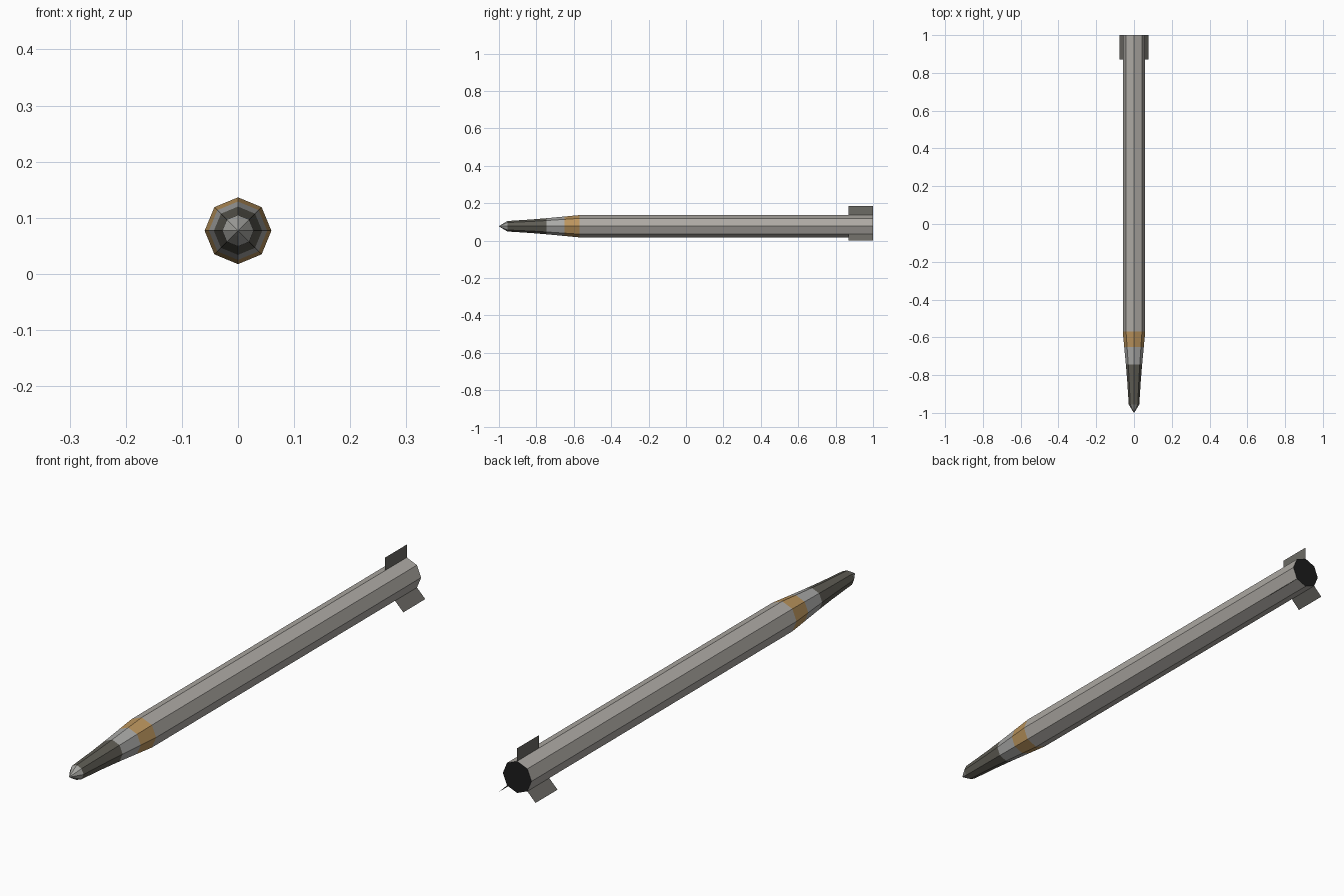
import bpy, bmesh, math

if "Cube" in bpy.data.objects:
    bpy.data.objects.remove(bpy.data.objects["Cube"])

CZ = 0.077   # height of the long axis
N = 8        # sides of the tube


def mat(name, rgb):
    m = bpy.data.materials.new(name)
    m.diffuse_color = (*rgb, 1)
    m.use_nodes = True
    m.node_tree.nodes["Principled BSDF"].inputs["Base Color"].default_value = m.diffuse_color
    return m


body_grey = mat("body grey", (0.42, 0.40, 0.37))
nose_grey = mat("nose grey", (0.40, 0.40, 0.39))
band_tan = mat("band tan", (0.50, 0.30, 0.11))
dark_grey = mat("dark olive grey", (0.115, 0.11, 0.09))
tip_grey = mat("tip grey", (0.36, 0.36, 0.34))
black = mat("exhaust black", (0.012, 0.012, 0.012))
fin_grey = mat("fin grey", (0.15, 0.145, 0.13))


def finish(name, bm, mats):
    me = bpy.data.meshes.new(name)
    bm.to_mesh(me)
    bm.free()
    for m in mats:
        me.materials.append(m)
    ob = bpy.data.objects.new(name, me)
    bpy.context.collection.objects.link(ob)
    return ob


def loft(name, profile, mats, cap_back=None):
    """Octagonal rings along y; profile = (y, radius, material index to next ring)."""
    bm = bmesh.new()
    rings = []
    for y, r, _ in profile:
        if r == 0:
            rings.append([bm.verts.new((0, y, CZ))] * N)
        else:
            rings.append([bm.verts.new((r * math.cos(2 * math.pi * i / N), y,
                                        CZ + r * math.sin(2 * math.pi * i / N)))
                          for i in range(N)])
    for k in range(len(rings) - 1):
        a, b = rings[k], rings[k + 1]
        for i in range(N):
            j = (i + 1) % N
            vs = list(dict.fromkeys((a[i], a[j], b[j], b[i])))
            bm.faces.new(vs).material_index = profile[k][2]
    if cap_back is not None:
        bm.faces.new(rings[-1]).material_index = cap_back
    bmesh.ops.recalc_face_normals(bm, faces=bm.faces)
    # make sure the shell points outward
    for f in bm.faces:
        c = f.calc_center_median()
        if abs(f.normal.y) < 0.9 and f.normal.x * c.x + f.normal.z * (c.z - CZ) < 0:
            f.normal_flip()
        elif f.normal.y < -0.9 and c.y > 0.9:
            f.normal_flip()
    return finish(name, bm, mats)


# Main tube with black exhaust end
loft("body_tube", [(-0.57, 0.0595, 0), (1.0, 0.0595, 0)], [body_grey, black], cap_back=1)

# Tapered nose: tip, dark seeker section, grey section, tan band
loft("nose_cone",
     [(-1.0, 0, 0), (-0.985, 0.010, 0), (-0.955, 0.028, 1), (-0.83, 0.036, 1),
      (-0.745, 0.043, 2), (-0.65, 0.052, 3), (-0.57, 0.0595, 3)],
     [tip_grey, dark_grey, nose_grey, band_tan])

# Three flat tail fins: one upright, two angled down
for name, deg in (("top_fin", 90), ("lower_right_fin", -45), ("lower_left_fin", -135)):
    bm = bmesh.new()
    c, s = math.cos(math.radians(deg)), math.sin(math.radians(deg))
    bm.faces.new([bm.verts.new((r * c, y, CZ + r * s))
                  for r, y in ((0.05, 0.87), (0.108, 0.87), (0.108, 1.0), (0.05, 1.0))])
    finish(name, bm, [fin_grey])
